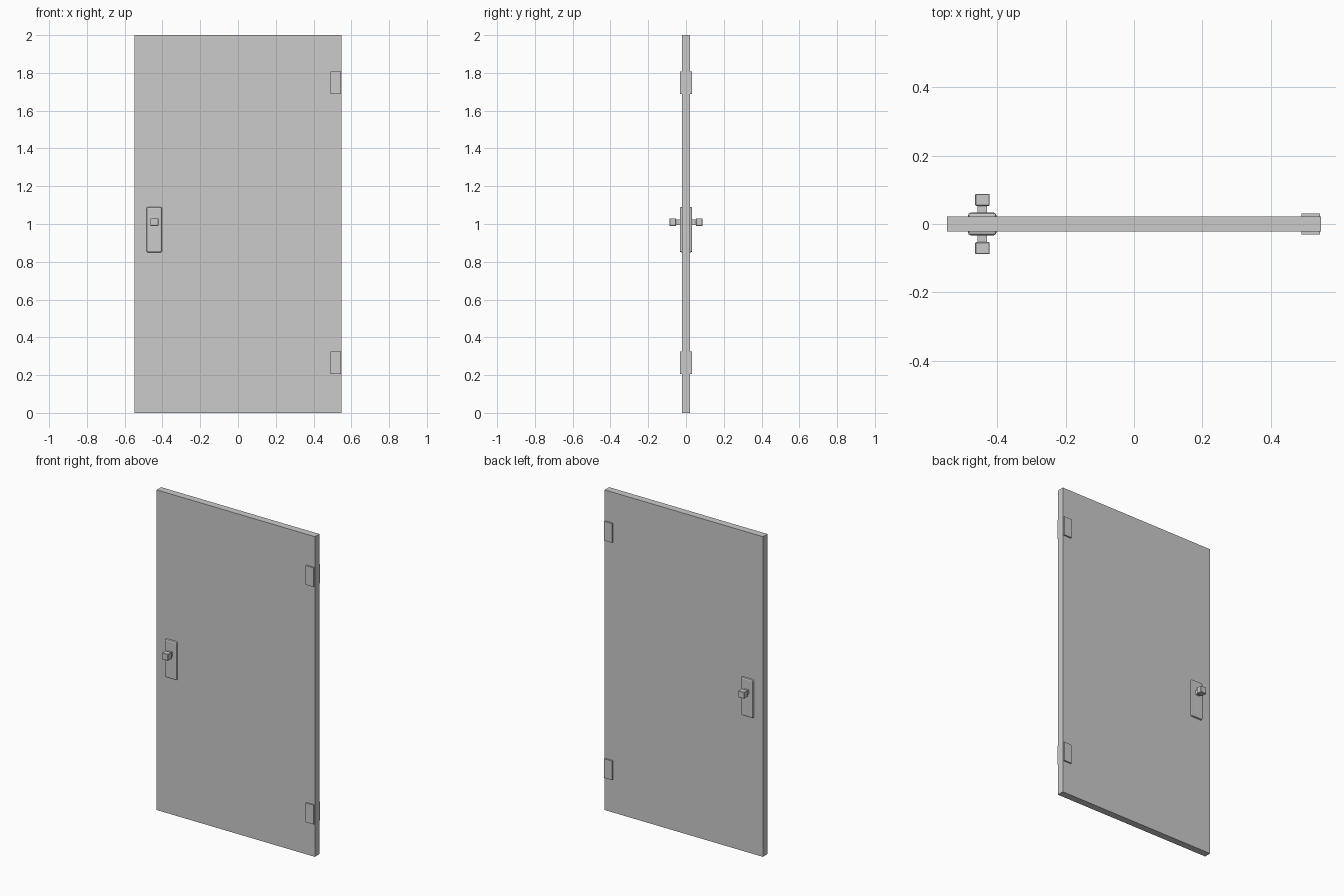
import bpy

if "Cube" in bpy.data.objects:
    bpy.data.objects.remove(bpy.data.objects["Cube"])

def box(name, x, y, z, bevel=0.0, segments=2):
    """Box from (min, max) ranges, with optional rounded edges."""
    bpy.ops.mesh.primitive_cube_add(
        size=1, location=[(r[0] + r[1]) / 2 for r in (x, y, z)])
    ob = bpy.context.object
    ob.name = name
    ob.scale = [r[1] - r[0] for r in (x, y, z)]
    bpy.ops.object.transform_apply(location=False, rotation=False, scale=True)
    if bevel:
        mod = ob.modifiers.new("rounded_edges", 'BEVEL')
        mod.width = bevel
        mod.segments = segments
    return ob

HALF_W, HALF_T = 0.547, 0.022

# Door leaf
box("door_panel", (-HALF_W, HALF_W), (-HALF_T, HALF_T), (0, 2))

for side, s in (("front", -1), ("back", 1)):
    def span(a, b):
        return tuple(sorted((s * a, s * b)))

    # Hinge plates on the +x edge
    for level, z in (("lower", 0.265), ("upper", 1.748)):
        box(f"{level}_hinge_{side}", (0.489, 0.544), span(0.01, 0.031),
            (z - 0.06, z + 0.06))

    # Latch plate, stem and square knob
    box(f"latch_plate_{side}", (-0.485, -0.402), span(0.005, 0.033),
        (0.85, 1.09), 0.008)
    box(f"knob_stem_{side}", (-0.457, -0.43), span(0.02, 0.06),
        (0.996, 1.023))
    box(f"knob_{side}", (-0.464, -0.422), span(0.053, 0.088),
        (0.989, 1.03), 0.002, 1)
